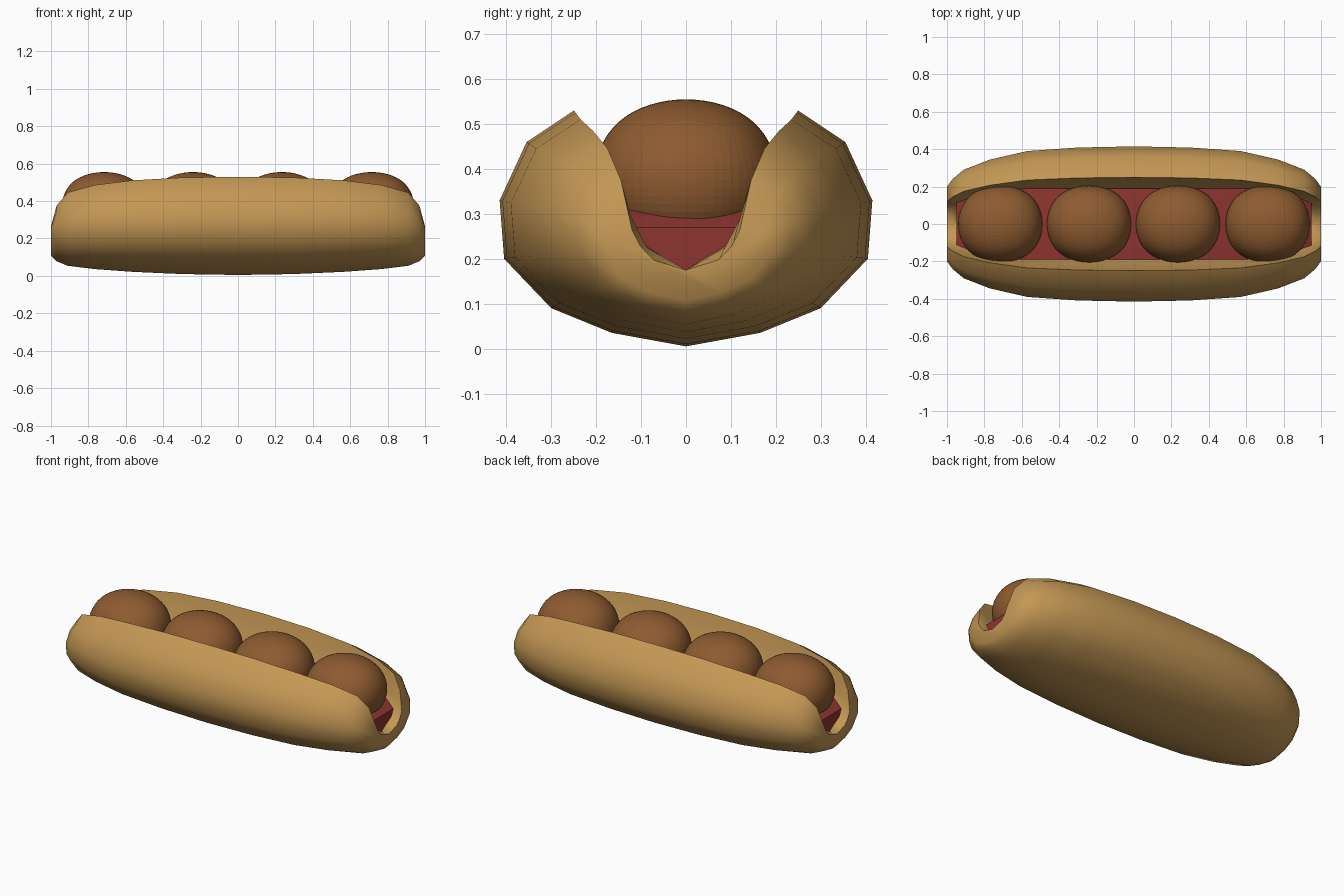
import bpy, bmesh

if "Cube" in bpy.data.objects:
    bpy.data.objects.remove(bpy.data.objects["Cube"])


def material(name, rgb):
    m = bpy.data.materials.new(name)
    m.diffuse_color = (*rgb, 1)
    m.use_nodes = True
    m.node_tree.nodes["Principled BSDF"].inputs["Base Color"].default_value = m.diffuse_color
    return m


def add_mesh(name, bm, mat, angle=None):
    bmesh.ops.recalc_face_normals(bm, faces=bm.faces)
    me = bpy.data.meshes.new(name)
    bm.to_mesh(me)
    bm.free()
    me.materials.append(mat)
    ob = bpy.data.objects.new(name, me)
    bpy.context.collection.objects.link(ob)
    bpy.ops.object.select_all(action='DESELECT')
    ob.select_set(True)
    bpy.context.view_layer.objects.active = ob
    if angle:
        bpy.ops.object.shade_smooth_by_angle(angle=angle)
    return ob


def loft(name, sections, mat, angle):
    """Skin closed rings given as (x, [(y, z), ...]) and cap both ends."""
    bm = bmesh.new()
    rings = [[bm.verts.new((x, y, z)) for y, z in pts] for x, pts in sections]
    n = len(rings[0])
    for a, b in zip(rings, rings[1:]):
        for i in range(n):
            j = (i + 1) % n
            bm.faces.new((a[i], a[j], b[j], b[i]))
    bm.faces.new(rings[0])
    bm.faces.new(rings[-1])
    return add_mesh(name, bm, mat, angle)


def both_sides(half):
    # half profile starts and ends on the centre line
    return half + [(-y, z) for y, z in reversed(half[1:-1])]


def both_ends(sections):
    return [(-x, p) for x, p in reversed(sections)] + [s for s in sections if s[0] > 0] \
        if sections[0][0] > 0 else [(-x, p) for x, p in reversed(sections[1:])] + sections


bread = material("bread", (0.55, 0.31, 0.09))
meat = material("meat", (0.27, 0.105, 0.03))
red = material("sauce", (0.27, 0.035, 0.03))

# Bun: split roll, outer crust profile scaled towards the ends
crust = [(0, .005), (.165, .035), (.30, .09), (.405, .2), (.415, .33), (.355, .46), (.25, .53)]
# x, width scale, upper height scale, lower height scale
stations = [(0, 1, 1, 1), (.3, .985, .985, .98), (.57, .94, .93, .93), (.77, .83, .84, .87),
            (.91, .70, .70, .80), (.97, .58, .45, .70), (1, .48, .05, .58)]
MID, FLOOR = .25, .175
sections = []
for x, sy, st, sb in stations:
    half = [(y * sy, MID + (z - MID) * (st if z > MID else sb)) for y, z in crust]
    ty, tz = half[-1]
    half += [(ty * .85, FLOOR + .6 * (tz - FLOOR)),
             (ty * .6, FLOOR + .25 * (tz - FLOOR)), (0, FLOOR)]
    sections.append((x, both_sides(half)))
loft("bun", both_ends(sections), bread, 0.9)

# Sauce: bed between the bun halves
bed = [(0, .17), (.13, .235), (.19, .36), (0, .38)]
tip = [(0, .17), (.10, .225), (.12, .27), (0, .27)]
loft("sauce", both_ends([(.78, both_sides(bed)), (.95, both_sides(tip))]), red, 0.6)


# Meatballs: rounded cubes in a row
def meatball(name, x, rx, ry, rz):
    bm = bmesh.new()
    bmesh.ops.create_cube(bm, size=1)
    ob = add_mesh(name, bm, meat)
    sub = ob.modifiers.new("round", 'SUBSURF')
    sub.levels = sub.render_levels = 4
    bpy.ops.object.modifier_apply(modifier="round")
    for p in ob.data.polygons:
        p.use_smooth = False
    r = max(v.co.x for v in ob.data.vertices)
    ob.scale = (rx / r, ry / r, rz / r)
    ob.location = (x, 0, .375)


for i, x in enumerate((-.715, -.24, .235, .715)):
    meatball(f"meatball_{i + 1}", x, .225, .205, .18)
